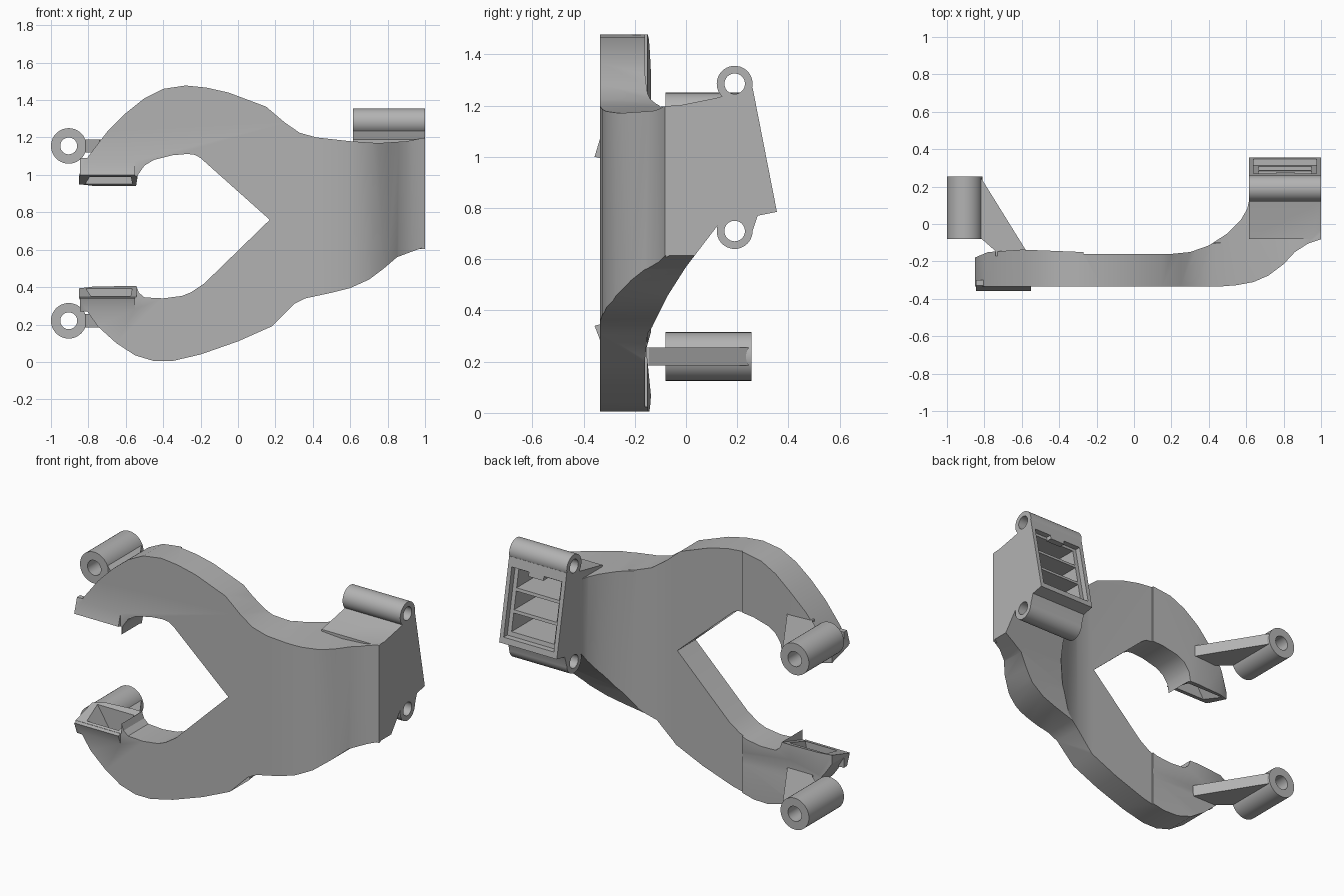
import bpy
import bmesh
import math
from mathutils import Matrix

old = bpy.data.objects.get("Cube")
if old:
    bpy.data.objects.remove(old, do_unlink=True)

grey = bpy.data.materials.new("plain_grey")
grey.use_nodes = True
colour = (0.45, 0.45, 0.45, 1)
grey.diffuse_color = colour
grey.node_tree.nodes["Principled BSDF"].inputs["Base Color"].default_value = colour

PLACE = {
    "x": lambda a, b, d: (d, a, b),
    "y": lambda a, b, d: (a, d, b),
    "z": lambda a, b, d: (a, b, d),
}


def finish(bm, name):
    bmesh.ops.recalc_face_normals(bm, faces=bm.faces)
    mesh = bpy.data.meshes.new(name)
    bm.to_mesh(mesh)
    bm.free()
    mesh.materials.append(grey)
    obj = bpy.data.objects.new(name, mesh)
    bpy.context.collection.objects.link(obj)
    return obj


def prism(name, axis, points, low, high):
    """Extrude a flat profile along one axis."""
    bm = bmesh.new()
    place = PLACE[axis]
    ends = [[bm.verts.new(place(a, b, d)) for a, b in points] for d in (low, high)]
    for ring in ends:
        bm.faces.new(ring)
    count = len(points)
    for i in range(count):
        j = (i + 1) % count
        bm.faces.new((ends[0][i], ends[0][j], ends[1][j], ends[1][i]))
    return finish(bm, name)


def rod(name, axis, centre, radius, low, high):
    """Extrude a circle along one axis."""
    steps = [2 * math.pi * i / 40 for i in range(40)]
    circle = [(centre[0] + radius * math.cos(t), centre[1] + radius * math.sin(t)) for t in steps]
    return prism(name, axis, circle, low, high)


def combine(target, tool, operation):
    """Apply a boolean and discard the tool."""
    mod = target.modifiers.new("combine", "BOOLEAN")
    mod.operation = operation
    mod.solver = "EXACT"
    mod.object = tool
    bpy.context.view_layer.objects.active = target
    bpy.ops.object.modifier_apply(modifier=mod.name)
    bpy.data.objects.remove(tool, do_unlink=True)


def smooth(obj):
    bpy.ops.object.select_all(action="DESELECT")
    obj.select_set(True)
    bpy.context.view_layer.objects.active = obj
    bpy.ops.object.shade_smooth_by_angle(angle=math.radians(28))


# Forked duct: front outline, plan outline and side outline intersected
upper_outer = [(-.85, .94), (-.85, 1), (-.8, 1.1), (-.7, 1.23), (-.6, 1.33), (-.5, 1.41),
               (-.4, 1.46), (-.28, 1.478), (-.17, 1.467), (-.05, 1.44), (.15, 1.365),
               (.25, 1.28), (.33, 1.225), (.42, 1.2), (.6, 1.18), (.75, 1.17), (.9, 1.18), (1, 1.2)]
lower_outer = [(1, .615), (.93, .59), (.85, .56), (.78, .5), (.7, .44), (.6, .395), (.5, .37),
               (.36, .34), (.3, .31), (.18, .19), (0, .11), (-.2, .04), (-.35, .005),
               (-.45, .005), (-.55, .035), (-.65, .1), (-.75, .19), (-.82, .29), (-.85, .34), (-.85, .41)]
lower_inner = [(-.545, .41), (-.53, .37), (-.5, .345), (-.4, .34), (-.3, .353), (-.25, .373),
               (-.18, .42), (.17, .76)]
upper_inner = [(-.2, 1.09), (-.23, 1.107), (-.27, 1.112), (-.35, 1.105), (-.45, 1.08),
               (-.5, 1.05), (-.535, 1), (-.545, .94)]
duct = prism("forked_duct", "y", upper_outer + lower_outer + lower_inner + upper_inner, -.5, .5)

plan = [(-.9, -.335), (.45, -.335), (.55, -.327), (.64, -.31), (.72, -.275), (.8, -.215), (.86, -.15),
        (.93, -.105), (1.01, -.078), (1.01, .125), (.615, .125), (.605, .08), (.57, .02), (.5, -.05),
        (.4, -.115), (.3, -.15), (.2, -.16), (-.27, -.16), (-.27, -.15), (-.6, -.137),
        (-.78, -.15), (-.9, -.2)]
combine(duct, prism("plan_tool", "z", plan, -.3, 1.8), "INTERSECT")

side = [(-.4, -.1), (-.12, -.1), (-.155, .25), (-.13, .34), (-.07, .46), (0, .57), (.13, .74),
        (.13, 1.23), (-.05, 1.2), (-.1, 1.195), (-.135, 1.23), (-.13, 1.6), (-.4, 1.6)]
combine(duct, prism("side_tool", "x", side, -1.2, 1.2), "INTERSECT")

# Nozzle lips on the two arm tips
for root, lip, back in ((1.09, 1, .985), (.27, .34, .355)):
    wedge = [(-.33, root), (-.357, lip), (-.3, back), (-.3, root)]
    combine(duct, prism("lip_tool", "x", wedge, -.845, -.55), "UNION")

# Slanted tip faces and tapered nozzle mouths
gap = [(-.4, 1.012), (-.1, .928), (-.1, .417), (-.4, .328)]
combine(duct, prism("gap_tool", "x", gap, -.9, -.544), "DIFFERENCE")
for mouth, depth in ((.42, .23), (.93, 1.12)):
    taper = [(-.83, mouth), (-.56, mouth), (-.6, depth), (-.71, depth)]
    combine(duct, prism("mouth_tool", "y", taper, -.318, -.18), "DIFFERENCE")

# Inlet housing with two hinge-like barrels
LEFT, RIGHT = .615, 1.0
housing = [(-.079, 1.19), (.12, 1.23), (.26, 1.27), (.355, .785), (.28, .77), (.26, .71),
           (.12, .73), (-.079, .605)]
combine(duct, prism("housing_tool", "x", housing, LEFT, RIGHT), "UNION")
for height in (1.285, .71):
    combine(duct, rod("barrel_tool", "x", (.19, height), .07, LEFT, RIGHT), "UNION")
for height in (1.285, .71):
    combine(duct, rod("bore_tool", "x", (.19, height), .04, .5, 1.1), "DIFFERENCE")


def face_y(z):
    """Depth of the slanted inlet face at a height."""
    return .355 - .196 * (z - .785)


def inlet_cut(low, high, depth, left, right):
    shape = [(face_y(low) + .03, low), (face_y(high) + .03, high),
             (face_y(high) - depth, high), (face_y(low) - depth, low)]
    combine(duct, prism("inlet_tool", "x", shape, left, right), "DIFFERENCE")


# Shallow frame recess and three cells divided by thin shelves
inlet_cut(.82, 1.215, .035, .64, .975)
for row in range(3):
    base = .845 + row * .123
    inlet_cut(base, base + .105, .27, .665, .95)
smooth(duct)

# Locating tab at the top of the inlet frame
tab = [(face_y(1.19), 1.19), (face_y(1.22), 1.22), (face_y(1.22) - .04, 1.22), (face_y(1.19) - .04, 1.19)]
prism("inlet_tab", "x", tab, .76, .86)

# Screw sleeves on triangular webs behind each arm
for label, height in (("upper", 1.155), ("lower", .22)):
    sleeve = rod(label + "_screw_sleeve", "y", (-.905, height), .095, -.08, .255)
    web = [(-.86, .25), (-.82, .25), (-.575, -.145), (-.575, -.17), (-.74, -.17), (-.74, -.145),
           (-.82, -.075), (-.86, -.075)]
    combine(sleeve, prism("web_tool", "z", web, height - .035, height + .035), "UNION")
    combine(sleeve, rod("screw_tool", "y", (-.905, height), .045, -.2, .4), "DIFFERENCE")
    smooth(sleeve)
